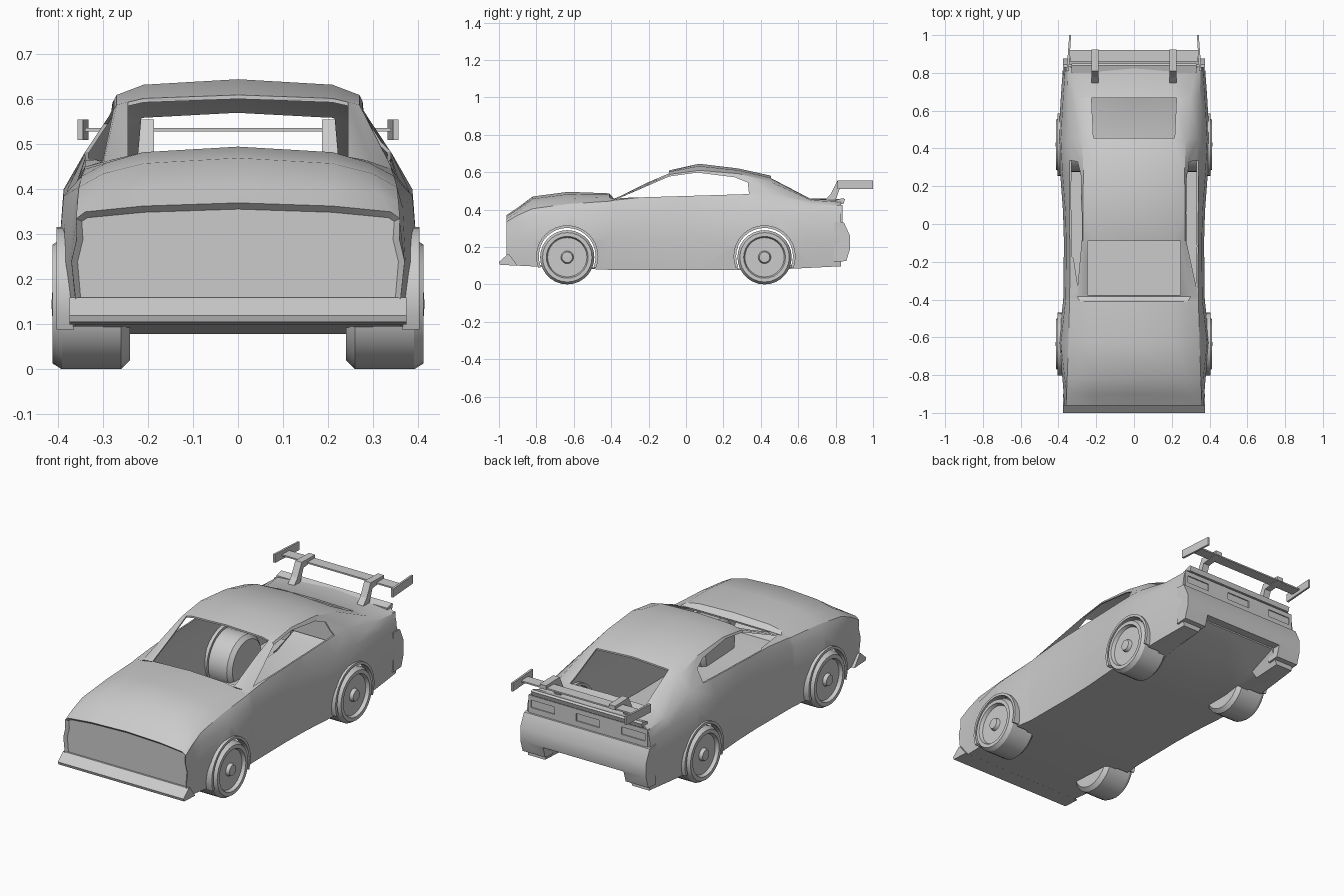
import bpy, bmesh
from math import sin, cos, pi, radians, exp

if "Cube" in bpy.data.objects:
    bpy.data.objects.remove(bpy.data.objects["Cube"])


def make(name, bm):
    bmesh.ops.recalc_face_normals(bm, faces=bm.faces)
    me = bpy.data.meshes.new(name)
    bm.to_mesh(me)
    bm.free()
    ob = bpy.data.objects.new(name, me)
    bpy.context.collection.objects.link(ob)
    return ob


def skin(bm, rings):
    """Bridge closed rings of vertices and cap both ends; returns the first cap."""
    for a, b in zip(rings, rings[1:]):
        for i in range(len(a)):
            j = (i + 1) % len(a)
            bm.faces.new((a[i], a[j], b[j], b[i]))
    bm.faces.new(rings[-1])
    return bm.faces.new(rings[0])


def prism(name, pts, axis, lo, hi):
    """Extrude a 2D outline along x (pts are y,z) or z (pts are x,y)."""
    bm = bmesh.new()
    skin(bm, [[bm.verts.new((d, *p) if axis == 'x' else (*p, d)) for p in pts] for d in (lo, hi)])
    return make(name, bm)


def box(name, x0, x1, y0, y1, z0, z1):
    return prism(name, [(x0, y0), (x1, y0), (x1, y1), (x0, y1)], 'z', z0, z1)


def arc(y, z, r, start, sweep, n):
    return [(y + r * cos(radians(start + sweep * i / n)), z + r * sin(radians(start + sweep * i / n)))
            for i in range(n + 1)]


def bake(ob):
    bpy.context.view_layer.update()
    me = bpy.data.meshes.new_from_object(ob.evaluated_get(bpy.context.evaluated_depsgraph_get()))
    ob.modifiers.clear()
    ob.data = me


def cut(ob, cutters):
    for c in cutters:
        c.hide_render = True
        m = ob.modifiers.new("cut", 'BOOLEAN')
        m.operation, m.object, m.solver = 'DIFFERENCE', c, 'EXACT'
    bake(ob)
    for c in cutters:
        bpy.data.objects.remove(c)


def smooth(ob):
    bpy.ops.object.select_all(action='DESELECT')
    ob.select_set(True)
    bpy.context.view_layer.objects.active = ob
    bpy.ops.object.shade_smooth_by_angle(angle=radians(30))


def section(y, belt, ex, ez, top):
    """Closed body cross-section: flat floor, flared side, shoulder, belt, roof edge, crown."""
    w = .37 + .03 * exp(-((y + .63) / .17) ** 2) + .03 * exp(-((y - .45) / .3) ** 2)
    sill = .078 + .05 * max(0, abs(y) - .45)
    floor = sill + .35 * max(0, y - .6)
    half = [(.23, floor), (.26, sill), (w - .015, sill), (w, .24), (w - .012, min(.4, belt - .045)),
            (.337 + .025 * y * y, belt), (ex, ez), (.21, top - .35 * (top - ez))]
    loop = [(0, floor)] + half + [(0, top)] + [(-x, z) for x, z in reversed(half)]
    return [(x, y, z) for x, z in loop]


# Body shell: y, belt height, roof/hood edge x and z, centre top
stations = [
    (-.96, .335, .34, .35, .37), (-.9, .37, .32, .388, .41), (-.82, .405, .3, .435, .47),
    (-.63, .43, .29, .46, .495), (-.41, .445, .285, .465, .487), (-.385, .45, .3, .455, .458),
    (-.09, .48, .27, .588, .61), (.07, .485, .27, .61, .645), (.28, .485, .268, .592, .62),
    (.45, .48, .275, .55, .582), (.67, .43, .3, .45, .46), (.83, .42, .33, .44, .457),
]
bm = bmesh.new()
nose = skin(bm, [[bm.verts.new(v) for v in section(*s)] for s in stations])
bmesh.ops.recalc_face_normals(bm, faces=bm.faces)
bmesh.ops.inset_individual(bm, faces=[nose], thickness=.014, depth=-.015)
body = make("body", bm)
shell = body.modifiers.new("shell", 'SOLIDIFY')
shell.thickness, shell.offset = .008, -1
bake(body)

# Window and wheel openings
side_win = [(-.355, .462), (-.09, .577), (.06, .598), (.26, .573), (.33, .545), (.337, .483)]
cutters = [
    prism("side_window_cut", side_win, 'x', -.5, .5),
    box("windshield_cut", -.245, .245, -.375, -.09, .35, .8),
    prism("rear_window_cut", [(-.215, .455), (.215, .455), (.225, .668), (-.225, .668)], 'z', .3, .8),
]
wheels = [(sx, y) for sx in (-1, 1) for y in (-.635, .42)]
for sx, y in wheels:
    cutters.append(prism("arch_cut", arc(y, .15, .157, 0, 350, 35), 'x', *sorted((sx * .3, sx * .5))))
cut(body, cutters)
smooth(body)

# Wheels: tyre, rim recess and hub spun from one profile, plus arch lips
tyre = [(0, .24), (.125, .24), (.145, .26), (.145, .392), (.132, .413), (.112, .413),
        (.105, .395), (.034, .395), (.028, .413), (0, .415)]
for k, (sx, y) in enumerate(wheels):
    bm = bmesh.new()
    vs = [bm.verts.new((sx * x, y, .145 + r)) for r, x in tyre]
    es = [bm.edges.new(e) for e in zip(vs, vs[1:])]
    bmesh.ops.spin(bm, geom=vs + es, cent=(0, y, .145), axis=(1, 0, 0), angle=2 * pi, steps=28)
    bmesh.ops.remove_doubles(bm, verts=bm.verts, dist=1e-4)
    smooth(make(f"wheel_{k}", bm))
    lip = arc(y, .15, .152, -22, 224, 20) + arc(y, .15, .166, 202, -224, 20)
    smooth(prism(f"wheel_arch_{k}", lip, 'x', *sorted((sx * .365, sx * .404))))

# Front lip
prism("front_lip", [(-.945, .16), (-.955, .16), (-1, .12), (-.995, .105), (-.9, .1)], 'x', -.375, .375)

# Rear: bumper with centre notch, tail panel with recessed lamps, trunk lip
bumper = prism("rear_bumper", [(.79, .335), (.845, .33), (.877, .26), (.877, .19),
                               (.857, .125), (.79, .12)], 'x', -.375, .375)
cut(bumper, [box("notch_cut", -.24, .24, .7, 1, 0, .185)])
smooth(bumper)
panel = box("tail_panel", -.355, .355, .815, .836, .325, .425)
cut(panel, [box("lamp_cut", x - .07, x + .07, .824, .9, .36, .4) for x in (-.27, 0, .27)])
prism("trunk_lip", [(.8, .45), (.84, .462), (.85, .455), (.842, .43), (.8, .43)], 'x', -.33, .33)

# Rear wing: blade, posts and end plates
box("wing_blade", -.34, .34, .86, .92, .529, .537)
post = [(.745, .452), (.8, .452), (.825, .52), (.925, .53), (.925, .552), (.81, .555), (.775, .485)]
plate = [(.345, .81), (.357, .81), (.343, 1), (.333, 1)]
for sx in (-1, 1):
    prism("wing_post", post, 'x', *sorted((sx * .187, sx * .225)))
    prism("wing_end_plate", [(sx * x, y) for x, y in plate], 'z', .51, .555)
